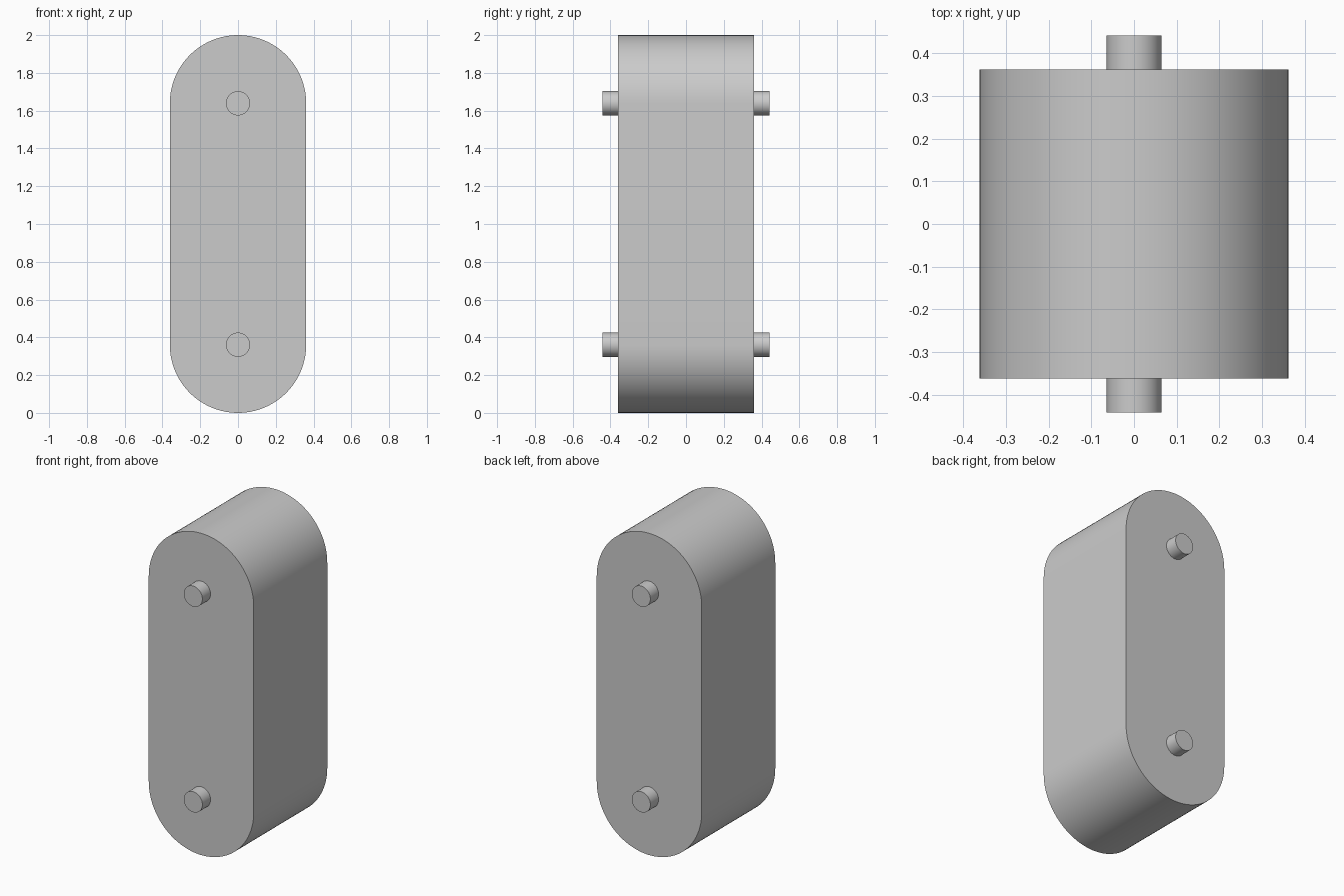
import bpy, bmesh
from math import sin, cos, pi

old = bpy.data.objects.get("Cube")
if old:
    bpy.data.objects.remove(old, do_unlink=True)

R = 0.361            # radius of the rounded ends
HALF_DEPTH = 0.361
PEG_R = 0.064
PEG_END = 0.441
CENTRES = {"lower": R, "upper": 2 - R}

grey = bpy.data.materials.new("light grey")
grey.use_nodes = True
colour = (0.6, 0.6, 0.6, 1)
grey.diffuse_color = colour
grey.node_tree.nodes["Principled BSDF"].inputs["Base Color"].default_value = colour


def prism(name, outline, y0, y1):
    """Extrude a closed x-z outline from y0 to y1."""
    bm = bmesh.new()
    face = bm.faces.new([bm.verts.new((x, y0, z)) for x, z in outline])
    ext = bmesh.ops.extrude_face_region(bm, geom=[face], use_keep_orig=True)
    moved = [v for v in ext["geom"] if isinstance(v, bmesh.types.BMVert)]
    bmesh.ops.translate(bm, verts=moved, vec=(0, y1 - y0, 0))
    bmesh.ops.recalc_face_normals(bm, faces=bm.faces)
    mesh = bpy.data.meshes.new(name)
    bm.to_mesh(mesh)
    bm.free()
    mesh.materials.append(grey)
    obj = bpy.data.objects.new(name, mesh)
    bpy.context.collection.objects.link(obj)
    bpy.ops.object.select_all(action="DESELECT")
    obj.select_set(True)
    bpy.context.view_layer.objects.active = obj
    bpy.ops.object.shade_smooth_by_angle()
    return obj


def arc(radius, z, start, sweep, steps):
    return [(radius * cos(start + sweep * i / steps),
             z + radius * sin(start + sweep * i / steps)) for i in range(steps + 1)]


# Body: stadium outline, two half circles joined by straight sides
stadium = arc(R, CENTRES["upper"], 0, pi, 48) + arc(R, CENTRES["lower"], pi, pi, 48)
prism("body", stadium, -HALF_DEPTH, HALF_DEPTH)

# Pegs: a short pin at each end centre, front and back
for level, z in CENTRES.items():
    circle = arc(PEG_R, z, 0, 2 * pi, 48)[:-1]
    for side, s in (("front", -1), ("back", 1)):
        prism(f"{level}_{side}_peg", circle, s * HALF_DEPTH, s * PEG_END)
